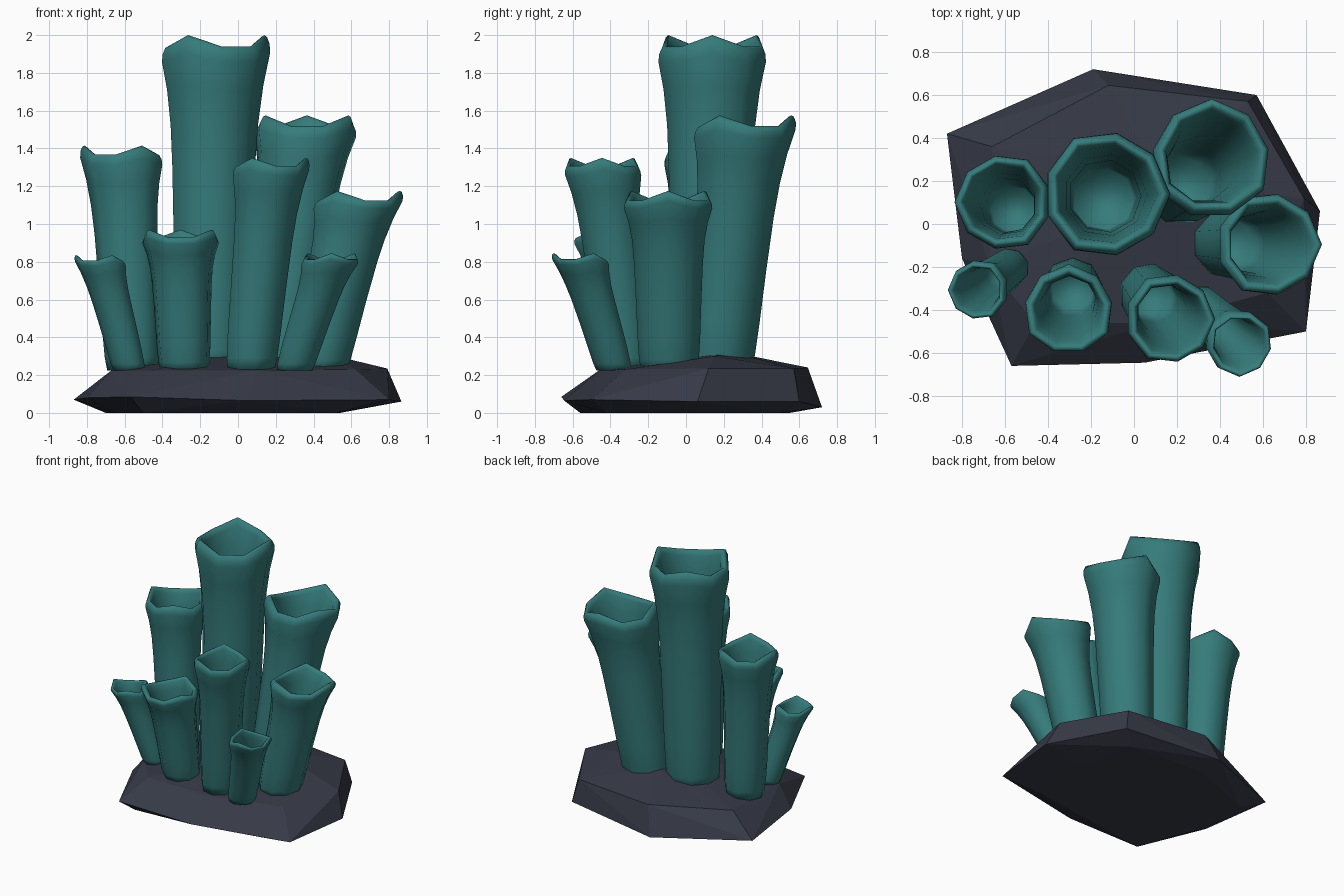
import bpy, bmesh, math

if "Cube" in bpy.data.objects:
    bpy.data.objects.remove(bpy.data.objects["Cube"])


def material(name, rgb):
    m = bpy.data.materials.new(name)
    m.diffuse_color = (*rgb, 1)
    m.use_nodes = True
    m.node_tree.nodes["Principled BSDF"].inputs["Base Color"].default_value = m.diffuse_color
    return m


teal = material("teal", (0.037, 0.2, 0.2))
slate = material("dark_slate", (0.037, 0.042, 0.062))


def finish(bm, name, mat):
    bmesh.ops.recalc_face_normals(bm, faces=bm.faces)
    me = bpy.data.meshes.new(name)
    bm.to_mesh(me)
    bm.free()
    me.materials.append(mat)
    ob = bpy.data.objects.new(name, me)
    bpy.context.collection.objects.link(ob)
    return ob


# Faceted rock slab: foot, widest rim, shoulder and low crown
foot = [(-0.7, 0.34), (-0.17, 0.55), (0.45, 0.5), (0.54, 0.05),
        (0.52, -0.42), (-0.5, -0.56), (-0.66, -0.15)]
rim = [(-0.87, 0.42, .07), (-0.19, 0.72, .03), (0.57, 0.6, .06), (0.865, 0.06, .06),
       (0.80, -0.5, .07), (0.05, -0.645, .065), (-0.57, -0.66, .085), (-0.8, -0.16, .08)]
shoulder = [(-0.66, 0.36, .23), (-0.12, 0.645, .24), (0.53, 0.57, .235), (0.79, 0.12, .235),
            (0.62, -0.32, .23), (0.1, -0.46, .225), (-0.46, -0.46, .225), (-0.67, -0.2, .225)]
crown = [(-0.05, 0.06, .315), (0.1, 0.25, .32), (0.52, 0.15, .3)]
bm = bmesh.new()
for p in [(x, y, 0) for x, y in foot] + rim + shoulder + crown:
    bm.verts.new(p)
bmesh.ops.convex_hull(bm, input=bm.verts)
bmesh.ops.dissolve_limit(bm, angle_limit=math.radians(2), verts=bm.verts, edges=bm.edges)
finish(bm, "rock_base", slate)

# Wall section (height fraction, radius fraction): up the outside, over the lip, down inside
SECTION = [(0, .63), (.06, .68), (.2, .715), (.4, .745), (.62, .785), (.75, .83), (.86, .91),
           (.95, 1.02), (.975, 1.01), (.995, .96), (1.0, .91), (.995, .86), (.975, .81),
           (.9, .74), (.8, .67), (.6, .59), (.3, .54), (.06, .5)]
SIDES = 9


def tube(name, base, top, radius, height, phase):
    """Flared hollow tube leaning from base to top with a three-peaked lip."""
    z0, floor = 0.225, 0.325
    bm = bmesh.new()
    rings = []
    for n, (t, r) in enumerate(SECTION):
        cx, cy = (b + (e - b) * t ** 1.08 for b, e in zip(base, top))
        flare = max(0, (t - .6) / .4)
        ring = []
        for i in range(SIDES):
            a = math.radians(phase) + math.tau * i / SIDES
            wave = math.cos(3 * math.tau * i / SIDES)
            rr = radius * r * (1 + .03 * wave * flare)
            z = z0 + (height - z0 - .14 * radius) * t + .14 * radius * wave * flare ** 2
            if n == len(SECTION) - 1:
                z = floor
            ring.append(bm.verts.new((cx + rr * math.cos(a), cy + rr * math.sin(a), z)))
        rings.append(ring)
    for lo, hi in zip(rings, rings[1:]):
        for i in range(SIDES):
            j = (i + 1) % SIDES
            bm.faces.new((lo[i], lo[j], hi[j], hi[i]))
    bm.faces.new(rings[0][::-1])
    bm.faces.new(rings[-1])
    for f in bm.faces:
        f.smooth = True
    finish(bm, name, teal)


# Sponge cluster
tube("tall_tube", (-.145, .115), (-.13, .14), .287, 2.0, 0)
tube("back_right_tube", (.205, .175), (.365, .305), .27, 1.575, 90)
tube("front_middle_tube", (.065, -.315), (.17, -.445), .203, 1.35, 0)
tube("right_tube", (.425, -.09), (.635, -.095), .236, 1.175, 0)
tube("left_tube", (-.555, .065), (-.61, .103), .218, 1.415, 180)
tube("front_left_tube", (-.285, -.29), (-.305, -.405), .203, .97, 90)
tube("small_left_tube", (-.575, -.2), (-.73, -.31), .135, .835, 180)
tube("small_right_tube", (.3, -.38), (.495, -.56), .15, .845, 30)
